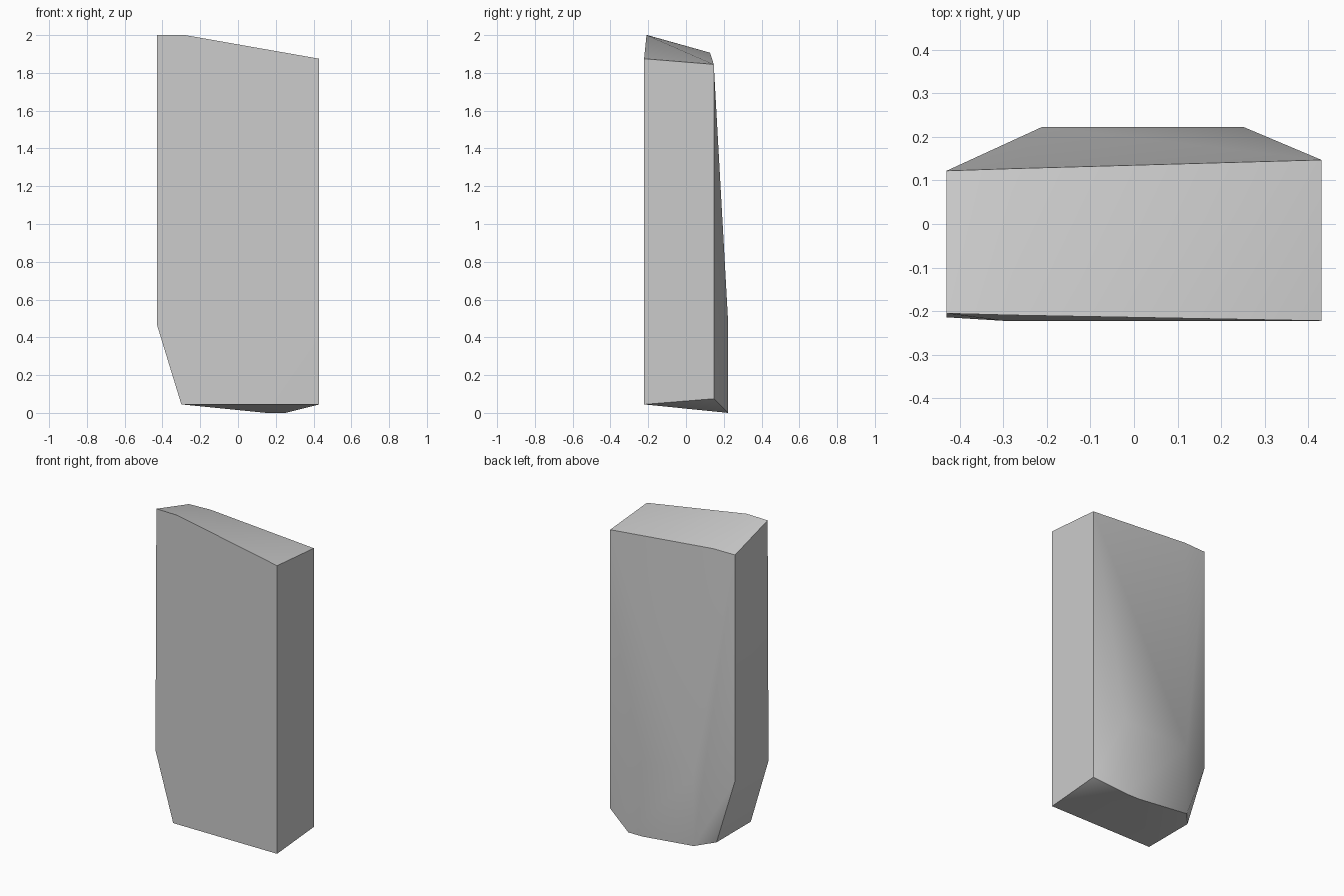
import bpy
import bmesh

cube = bpy.data.objects.get("Cube")
if cube:
    bpy.data.objects.remove(cube, do_unlink=True)

# Corner points of the chipped stone slab, grouped by region
front = [(-0.43, -0.205, 2.0), (-0.28, -0.209, 2.0), (0.43, -0.222, 1.875),
         (0.43, -0.222, 0.045), (-0.30, -0.222, 0.045), (-0.43, -0.214, 0.47)]
back_rim = [(-0.43, 0.122, 1.905), (-0.28, 0.127, 1.907), (0.43, 0.147, 1.845),
            (0.43, 0.147, 0.075), (-0.30, 0.122, 0.045), (-0.43, 0.122, 0.47)]
back_bulge = [(-0.21, 0.223, 0.48), (0.25, 0.223, 0.48), (0.25, 0.223, 0.0),
              (0.15, 0.223, 0.0), (-0.21, 0.223, 0.036)]

# Wrap the corners in a closed, faceted skin
bm = bmesh.new()
for co in front + back_rim + back_bulge:
    bm.verts.new(co)
bmesh.ops.convex_hull(bm, input=list(bm.verts))
bmesh.ops.recalc_face_normals(bm, faces=list(bm.faces))
mesh = bpy.data.meshes.new("stone_slab")
bm.to_mesh(mesh)
bm.free()

slab = bpy.data.objects.new("stone_slab", mesh)
bpy.context.collection.objects.link(slab)

# Plain grey stone
grey = bpy.data.materials.new("stone_grey")
grey.use_nodes = True
colour = (0.6, 0.6, 0.6, 1.0)
grey.diffuse_color = colour
grey.node_tree.nodes["Principled BSDF"].inputs["Base Color"].default_value = colour
mesh.materials.append(grey)

# Soft shading across the worn back, crisp outer edges
bpy.ops.object.select_all(action="DESELECT")
slab.select_set(True)
bpy.context.view_layer.objects.active = slab
bpy.ops.object.shade_smooth_by_angle(angle=0.6)
